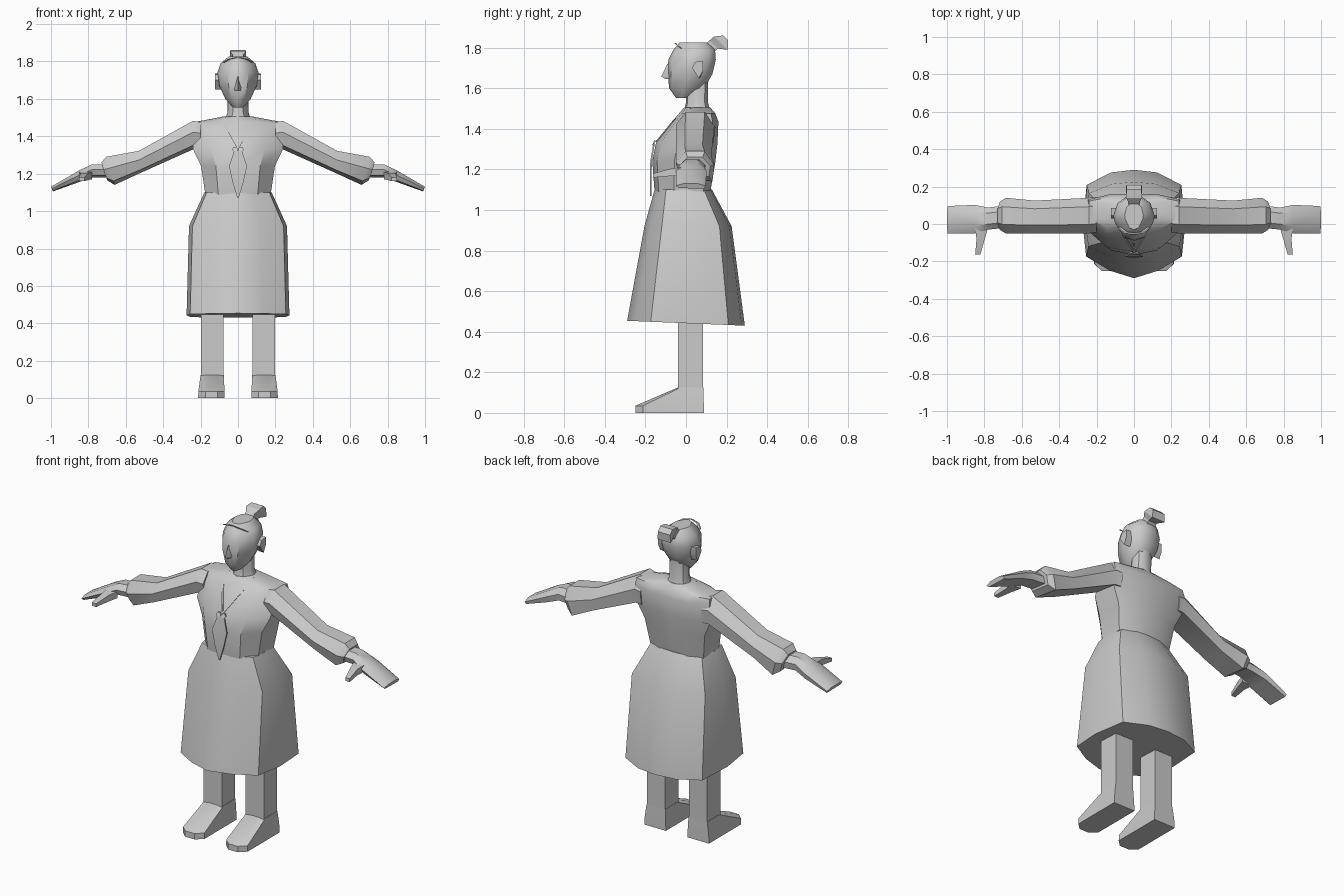
import bpy, math

cube = bpy.data.objects.get("Cube")
if cube:
    bpy.data.objects.remove(cube, do_unlink=True)

# One plain grey
grey = bpy.data.materials.new("plain grey")
grey.use_nodes = True
tone = (.6, .6, .6, 1)
grey.diffuse_color = tone
grey.node_tree.nodes["Principled BSDF"].inputs["Base Color"].default_value = tone


def loft(name, rings, mirror=False, angle=35):
    """Skin a closed surface over rings of equal point count."""
    count = len(rings[0])
    verts = [point for ring in rings for point in ring]
    faces = [list(range(count)), list(range(len(verts) - count, len(verts)))]
    for start in range(0, len(verts) - count, count):
        for i in range(count):
            j = (i + 1) % count
            faces.append([start + i, start + j, start + count + j, start + count + i])
    mesh = bpy.data.meshes.new(name)
    mesh.from_pydata(verts, [], faces)
    mesh.materials.append(grey)
    obj = bpy.data.objects.new(name, mesh)
    bpy.context.collection.objects.link(obj)
    bpy.ops.object.select_all(action='DESELECT')
    obj.select_set(True)
    bpy.context.view_layer.objects.active = obj
    bpy.ops.object.mode_set(mode='EDIT')
    bpy.ops.mesh.select_all(action='SELECT')
    bpy.ops.mesh.normals_make_consistent(inside=False)
    bpy.ops.object.mode_set(mode='OBJECT')
    bpy.ops.object.shade_smooth_by_angle(angle=math.radians(angle))
    if mirror:
        obj.modifiers.new("Mirror", 'MIRROR').use_mirror_merge = False
    return obj


def plan(half, z, width, front, back, tilt=0, x=0):
    """Horizontal ring from a half outline that runs front to back."""
    full = half + [(-u, v) for u, v in reversed(half) if u]
    return [(x + u * width, front + (v + 1) / 2 * (back - front), z + tilt * v)
            for u, v in full]


def limb(x, top, bottom, front, back, lean=0):
    """Upright six-sided ring for a limb that runs along x."""
    outline = [(.1, .14), (0, .6), (.25, 1), (.75, 1), (1, .55), (.95, 0)]
    return [(x + lean * v, front + u * (back - front), bottom + v * (top - bottom))
            for u, v in outline]


def strip(name, path, mirror=False, depth=.004):
    """Thin band along a path of x, y, z and half width."""
    rings = [[(x - w, y + depth, z), (x - w, y - depth, z),
              (x + w, y - depth, z), (x + w, y + depth, z)] for x, y, z, w in path]
    return loft(name, rings, mirror)


BOX = [(1, -1), (1, 1)]
ROUND = [(0, -1), (.5, -.85), (.93, -.2), (1, .1), (.8, .7), (.35, 1), (0, 1)]
FLARE = [(0, -1), (.47, -.86), (.93, -.6), (1, 0), (.92, .72), (.45, .95), (0, 1)]
CHEST = [(0, -1), (.6, -.85), (1, -.3), (1, .75), (.5, 1), (0, 1)]
FOOT = [(.45, -1), (1, -.78), (1, 1)]

# Skirt, with a slightly higher hem in front
loft("skirt", [plan(FLARE, .442, .275, -.29, .29, -.012),
               plan(FLARE, .92, .262, -.205, .225),
               plan(FLARE, 1.1, .18, -.155, .128)])

# Blouse body
loft("blouse", [plan(CHEST, *row) for row in [
    (1.09, .175, -.155, .12), (1.24, .197, -.166, .145), (1.33, .24, -.148, .155),
    (1.435, .245, -.07, .16), (1.475, .24, -.035, .145), (1.505, .08, -.01, .12)]])

# Sleeves, open hands and thumbs
loft("sleeves", [limb(*row) for row in [
    (.2, 1.475, 1.33, -.045, .145), (.24, 1.483, 1.33, -.05, .14),
    (.53, 1.322, 1.2, -.05, .125), (.66, 1.29, 1.14, -.05, .14, .045),
    (.7, 1.26, 1.165, -.03, .12, .03)]], True)
loft("hands", [limb(*row) for row in [
    (.68, 1.25, 1.18, -.02, .1), (.78, 1.25, 1.18, -.03, .088),
    (.85, 1.217, 1.155, -.05, .102), (.99, 1.13, 1.105, -.05, .096, .01)]], True)


def thumb_ring(x, y, z, width, height):
    return [(x + sx * width, y, z + sz * height)
            for sx, sz in [(-1, -1), (1, -1), (1, 1), (-1, 1)]]


loft("thumbs", [thumb_ring(*row) for row in [
    (.815, -.02, 1.19, .035, .02), (.82, -.08, 1.185, .022, .018),
    (.835, -.162, 1.17, .014, .01)]], True)

# Legs and pointed shoes
loft("legs", [plan(BOX, z, .06, -.04, .085, 0, .138) for z in (.1, .5)], True)
loft("shoes", [plan(FOOT, 0, .071, -.25, .088, 0, .142),
               plan(FOOT, .035, .07, -.25, .088, 0, .142),
               [(x, y, .125) for x, y, _ in plan(FOOT, 0, .062, -.04, .085, 0, .138)]],
     True, 25)

# Neck and head
loft("neck", [plan(ROUND, 1.49, .07, -.01, .12), plan(ROUND, 1.53, .055, 0, .108),
              plan(ROUND, 1.65, .055, 0, .11)])
loft("head", [plan(ROUND, *row) for row in [
    (1.553, .025, -.05, .02), (1.6, .068, -.083, .09), (1.67, .1, -.09, .13),
    (1.74, .11, -.087, .147), (1.79, .093, -.062, .143), (1.826, .05, -.03, .11)]], False, 40)

# Nose wedge
loft("nose", [[(-w, -.07, z), (0, tip, z), (w, -.07, z)]
              for z, w, tip in [(1.645, .026, -.1), (1.658, .024, -.122), (1.72, .006, -.092)]])

# Ears
loft("ears", [[(x, .068 - s, 1.65), (x, .03, 1.7), (x, .045, 1.73),
               (x, .085, 1.735), (x, .085, 1.69)]
              for x, s in [(.085, 0), (.124, .004)]], True)

# Fringe line over the forehead
strip("fringe", [(0, -.052, 1.822, .008), (.045, -.045, 1.813, .008),
                 (.078, -.02, 1.795, .006)], True)


# Hair bun on a short stem, tilted backwards
def bun_ring(y, z, width, size):
    return [(sx * width, y + sy * size, z - sy * size)
            for sx, sy in [(-1, -1), (1, -1), (1, 1), (-1, 1)]]


loft("hair_bun", [bun_ring(*row) for row in [
    (.1, 1.78, .03, .02), (.136, 1.816, .028, .02),
    (.172, 1.822, .043, .033), (.196, 1.848, .04, .012)]], False, 20)

# Collar edges, bow and hanging ribbon
strip("collar_edges", [(.08, .03, 1.505, .005), (.077, -.02, 1.475, .005),
                       (.055, -.066, 1.435, .005), (0, -.148, 1.335, .005)], True)
strip("bow", [(.016, -.153, 1.342, .008), (.016, -.158, 1.33, .016),
              (.016, -.162, 1.318, .008)], True)
strip("ribbon", [(0, -.158, 1.325, .02), (0, -.172, 1.24, .048),
                 (0, -.174, 1.15, .028), (0, -.174, 1.07, .003)])
